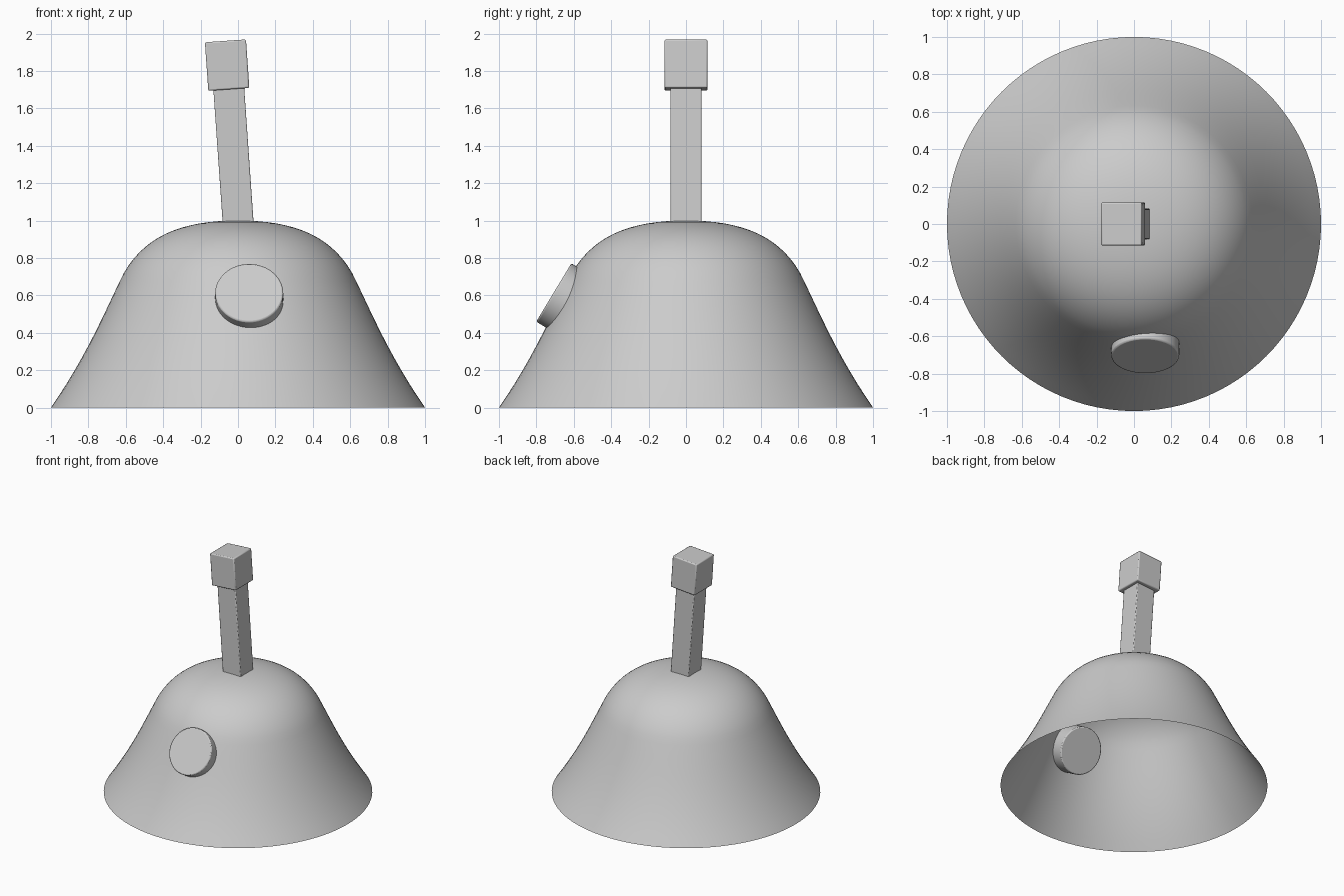
import bpy, bmesh
from math import radians, cos, sin, pi
from mathutils import Vector, Matrix
from mathutils.geometry import interpolate_bezier

if "Cube" in bpy.data.objects:
    bpy.data.objects.remove(bpy.data.objects["Cube"])


def make_object(name, bm, matrix=Matrix(), bevel=0.0):
    bmesh.ops.recalc_face_normals(bm, faces=bm.faces)
    mesh = bpy.data.meshes.new(name)
    bm.to_mesh(mesh)
    bm.free()
    obj = bpy.data.objects.new(name, mesh)
    obj.matrix_world = matrix
    bpy.context.collection.objects.link(obj)
    if bevel:
        mod = obj.modifiers.new("soft_edges", 'BEVEL')
        mod.width, mod.segments, mod.limit_method = bevel, 2, 'ANGLE'
    bpy.ops.object.select_all(action='DESELECT')
    obj.select_set(True)
    bpy.context.view_layer.objects.active = obj
    bpy.ops.object.shade_smooth_by_angle(angle=radians(35))
    return obj


def box(name, size, center_z, matrix, bevel):
    bm = bmesh.new()
    bmesh.ops.create_cube(bm, size=1)
    bmesh.ops.scale(bm, vec=size, verts=bm.verts)
    bmesh.ops.translate(bm, vec=(0, 0, center_z), verts=bm.verts)
    return make_object(name, bm, matrix, bevel)


# Bell: thin open shell, revolved from a two-segment curve
V = lambda r, z: Vector((r, 0, z))
crown = interpolate_bezier(V(0, 1), V(.28, 1), V(.49, .93), V(.61, .72), 16)
skirt = interpolate_bezier(V(.61, .72), V(.71, .52), V(.80, .29), V(1, 0), 14)
profile = crown + skirt[1:]
bm = bmesh.new()
verts = [bm.verts.new(p) for p in profile]
edges = [bm.edges.new(pair) for pair in zip(verts, verts[1:])]
bmesh.ops.spin(bm, geom=verts + edges, axis=(0, 0, 1), cent=(0, 0, 0),
               angle=2 * pi, steps=96)
bmesh.ops.remove_doubles(bm, verts=bm.verts, dist=1e-4)
make_object("bell_shell", bm)

# Leaning square handle with a block on top (local origin at the crown)
lean = Matrix.Translation((0, 0, 1)) @ Matrix.Rotation(radians(-4), 4, 'Y')
box("handle_post", (.165, .165, .90), .30, lean, .006)
box("handle_block", (.22, .23, .26), .833, lean, .008)

# Round disc pushed through the front wall
thickness = .19
tilt = radians(31)
normal = Vector((0, -cos(tilt), sin(tilt)))
center = Vector((.06, -.707, .615)) - normal * thickness / 2
bm = bmesh.new()
bmesh.ops.create_cone(bm, cap_ends=True, segments=64, radius1=.182,
                      radius2=.182, depth=thickness)
make_object("front_disc", bm, Matrix.Translation(center)
            @ normal.to_track_quat('Z', 'Y').to_matrix().to_4x4(), .008)
